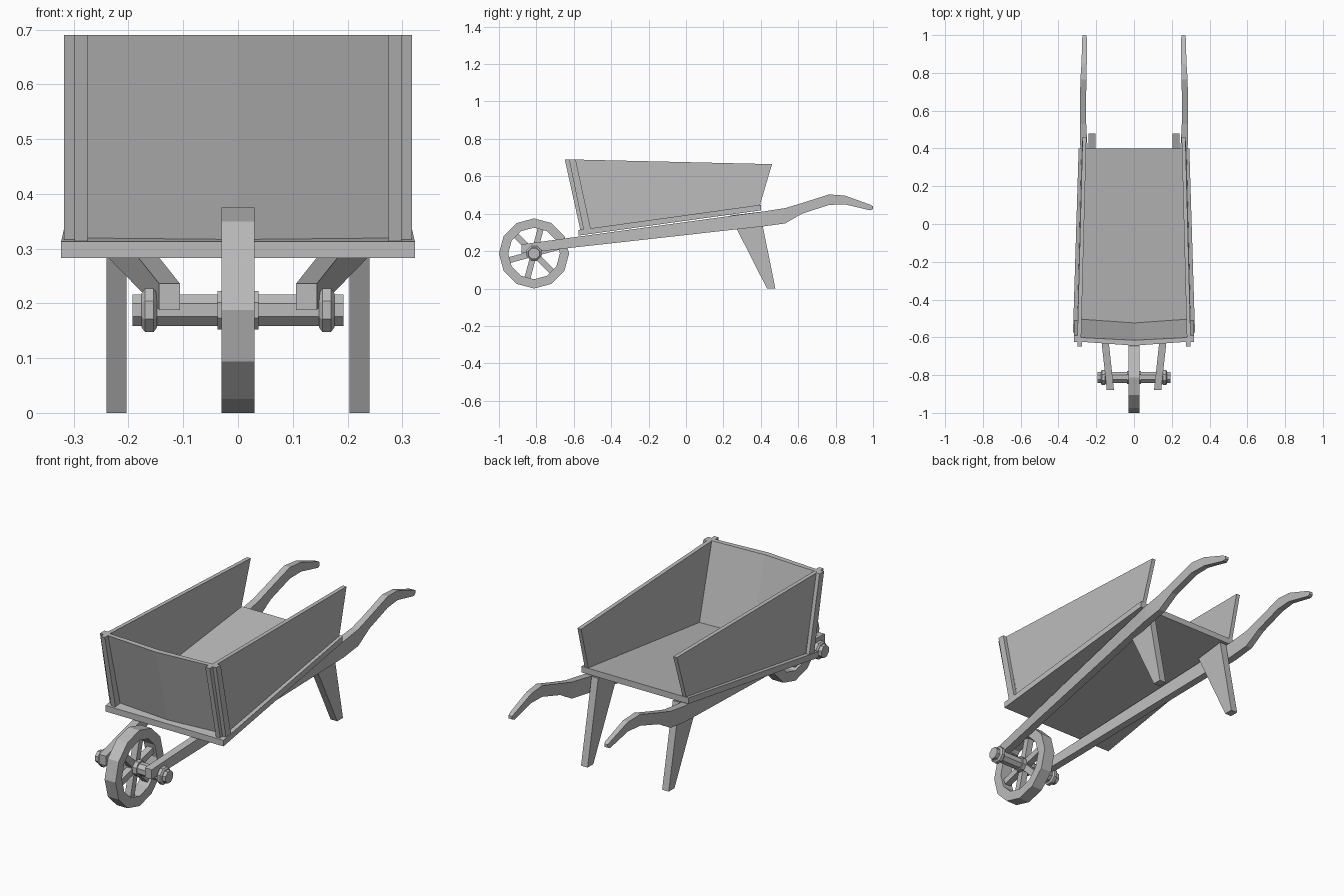
import bpy
import bmesh
from math import cos, sin, pi, radians

cube = bpy.data.objects.get("Cube")
if cube:
    bpy.data.objects.remove(cube, do_unlink=True)

GREY = (0.5, 0.5, 0.5, 1.0)
mat = bpy.data.materials.new("plain grey")
mat.use_nodes = True
mat.diffuse_color = GREY
mat.node_tree.nodes["Principled BSDF"].inputs["Base Color"].default_value = GREY


def loft(name, rings, closed=False):
    """Skin a list of equal-sized point rings, capping the ends unless closed."""
    bm = bmesh.new()
    loops = [[bm.verts.new(p) for p in ring] for ring in rings]
    n = len(loops[0])
    pairs = list(zip(loops, loops[1:]))
    if closed:
        pairs.append((loops[-1], loops[0]))
    else:
        bm.faces.new(loops[0])
        bm.faces.new(loops[-1])
    for a, b in pairs:
        for i in range(n):
            j = (i + 1) % n
            bm.faces.new((a[i], a[j], b[j], b[i]))
    bmesh.ops.recalc_face_normals(bm, faces=bm.faces)
    mesh = bpy.data.meshes.new(name)
    bm.to_mesh(mesh)
    bm.free()
    mesh.materials.append(mat)
    ob = bpy.data.objects.new(name, mesh)
    bpy.context.collection.objects.link(ob)
    return ob


def slab(name, profile, x0, x1):
    """Extrude a side profile of (y, z) points between two x positions."""
    return loft(name, [[(x, y, z) for y, z in profile] for x in (x0, x1)])


WY, WZ, R = -0.8125, 0.1875, 0.1875


def turned(name, stations, sides, turn=0.0):
    """Polygonal solid along the axle from (x, radius) stations."""
    angles = [turn + 2 * pi * i / sides for i in range(sides)]
    return loft(name, [[(x, WY + r * cos(a), WZ + r * sin(a)) for a in angles]
                       for x, r in stations])


# Wheel rim
rim = []
for i in range(12):
    a = i * pi / 6
    rim.append([(x, WY + r * cos(a), WZ + r * sin(a))
                for x, r in ((-0.03, R), (0.03, R), (0.03, 0.138), (-0.03, 0.138))])
loft("wheel_rim", rim, closed=True)

# Spokes
for k in range(6):
    a = radians(75 + 60 * k)
    c, s = cos(a), sin(a)
    profile = [(WY + d * c - w * s, WZ + d * s + w * c)
               for d, w in ((0.02, -0.016), (0.145, -0.016), (0.145, 0.016), (0.02, 0.016))]
    slab(f"spoke_{k + 1}", profile, -0.016, 0.016)

# Hub and axle
turned("wheel_hub", [(-0.037, 0.038), (0.037, 0.038)], 8, pi / 8)
turned("axle", [(-0.193, 0.031), (0.193, 0.031)], 8, pi / 8)

# Tray floor, wider at the front
loft("tray_floor", [[(-w, y, z), (w, y, z), (w, y, z + 0.03), (-w, y, z + 0.03)]
                    for w, y, z in ((0.323, -0.575, 0.283), (0.293, 0.40, 0.418))])

# Front board, bowed forward in the middle
loft("front_board", [[(x, -0.525 - b, 0.313), (x, -0.50 - b, 0.313),
                      (x, -0.60 - b * 0.7, 0.69), (x, -0.622 - b, 0.69)]
                     for x, b in ((-0.3, 0), (0, 0.022), (0.3, 0))])

# Rail stations: y, bottom, top, centre x, half width
RAIL = [
    (-0.88, 0.188, 0.236, 0.125, 0.019),
    (0.42, 0.333, 0.413, 0.266, 0.019),
    (0.53, 0.348, 0.43, 0.27, 0.017),
    (0.62, 0.40, 0.457, 0.27, 0.016),
    (0.765, 0.447, 0.503, 0.268, 0.016),
    (0.85, 0.45, 0.497, 0.264, 0.014),
    (0.985, 0.418, 0.448, 0.262, 0.012),
    (1.0, 0.425, 0.44, 0.262, 0.009),
]

for side, s in (("left", 1), ("right", -1)):
    # Carrying rail with shaped handle
    loft(f"{side}_rail", [[(s * (x - w), y, lo), (s * (x + w), y, lo),
                           (s * (x + w), y, hi), (s * (x - w), y, hi)]
                          for y, lo, hi, x, w in RAIL])

    # Tapered leg on the inside of the rail
    slab(f"{side}_leg", [(0.235, 0.39), (0.395, 0.41), (0.478, 0), (0.433, 0)],
         s * 0.204, s * 0.24)

    # Side board, narrowing towards the back
    corners = [(-0.52, 0.315, 0.30), (0.395, 0.446, 0.278),
               (0.46, 0.665, 0.272), (-0.61, 0.69, 0.30)]
    loft(f"{side}_board", [[(s * (x - t), y, z) for y, z, x in corners]
                           for t in (0, 0.02)])

    # Corner battens on the front and the side
    slab(f"{side}_front_batten", [(-0.565, 0.313), (-0.525, 0.313), (-0.62, 0.69), (-0.648, 0.69)],
         s * 0.275, s * 0.299)
    slab(f"{side}_side_batten", [(-0.545, 0.30), (-0.508, 0.313), (-0.59, 0.69), (-0.625, 0.69)],
         s * 0.297, s * 0.318)

    # Chamfered axle nut
    turned(f"{side}_axle_nut", [(s * 0.148, 0.034), (s * 0.154, 0.043),
                                (s * 0.170, 0.043), (s * 0.176, 0.034)], 8, pi / 8)
